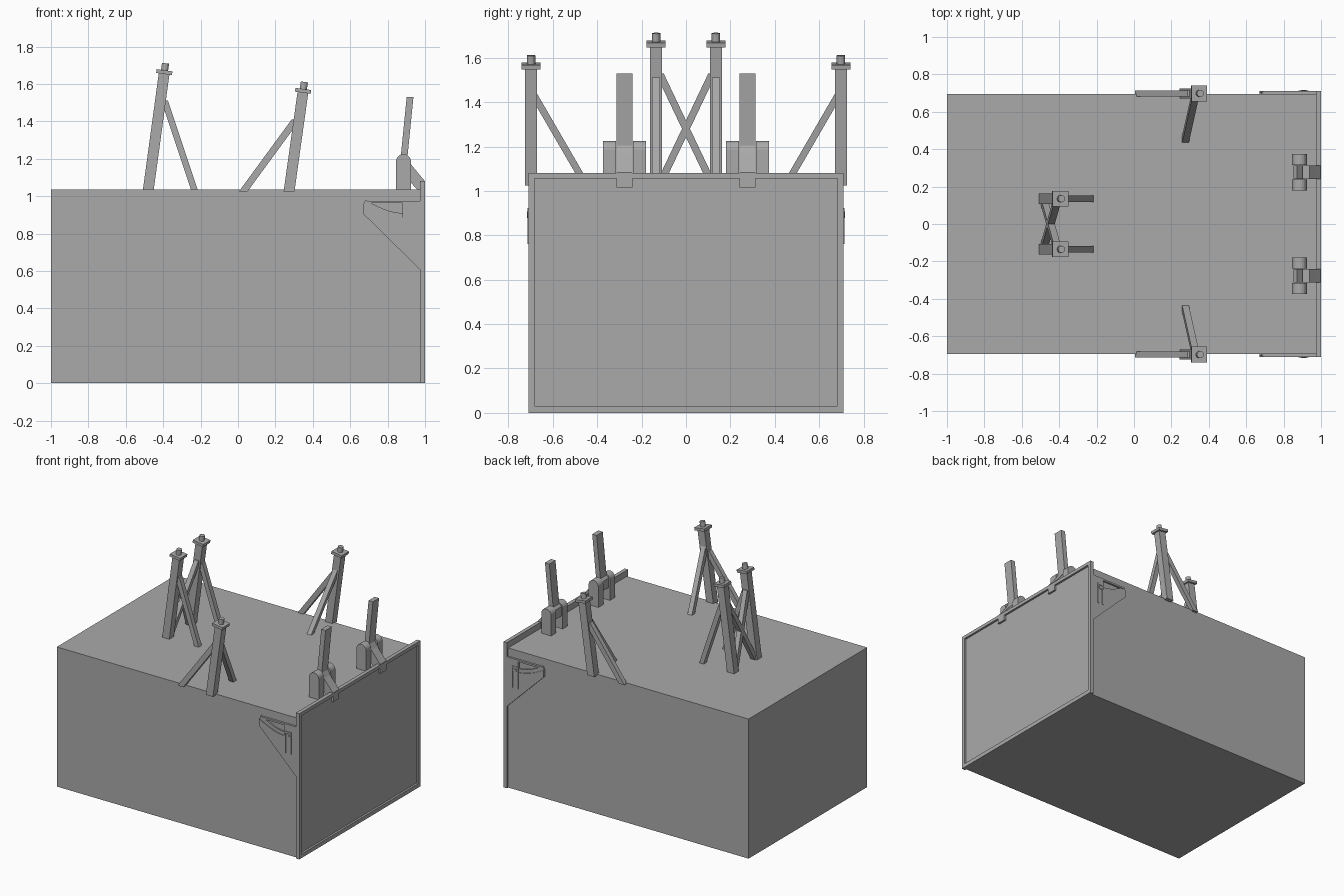
import bpy, bmesh, math
from mathutils import Vector, Matrix

if "Cube" in bpy.data.objects:
    bpy.data.objects.remove(bpy.data.objects["Cube"])

grey = bpy.data.materials.new("plain grey")
grey.diffuse_color = (0.4, 0.4, 0.4, 1)
grey.use_nodes = True
grey.node_tree.nodes["Principled BSDF"].inputs["Base Color"].default_value = grey.diffuse_color


def finish(name, bm):
    bmesh.ops.recalc_face_normals(bm, faces=bm.faces)
    me = bpy.data.meshes.new(name)
    bm.to_mesh(me)
    bm.free()
    me.materials.append(grey)
    ob = bpy.data.objects.new(name, me)
    bpy.context.collection.objects.link(ob)
    return ob


def loft(name, lower, upper):
    """Solid between two matching outlines."""
    bm = bmesh.new()
    a = [bm.verts.new(p) for p in lower]
    b = [bm.verts.new(p) for p in upper]
    bm.faces.new(a)
    bm.faces.new(b)
    for i in range(len(a)):
        j = (i + 1) % len(a)
        bm.faces.new((a[i], a[j], b[j], b[i]))
    return finish(name, bm)


def side_prism(name, pts, y0, y1):
    return loft(name, [(x, y0, z) for x, z in pts], [(x, y1, z) for x, z in pts])


def box(name, x0, x1, y0, y1, z0, z1):
    return side_prism(name, [(x0, z0), (x1, z0), (x1, z1), (x0, z1)], y0, y1)


def beam(name, a, b, wx, wy):
    """Leaning bar with level ends."""
    ring = [(-wx / 2, -wy / 2, 0), (wx / 2, -wy / 2, 0), (wx / 2, wy / 2, 0), (-wx / 2, wy / 2, 0)]
    return loft(name, [Vector(a) + Vector(r) for r in ring], [Vector(b) + Vector(r) for r in ring])


def post(name, base, top):
    """Leaning post with a square cap and a round pin."""
    beam(name, base, top, 0.058, 0.055)
    lean = Matrix.Translation(top) @ Matrix.Rotation(math.atan2(top[0] - base[0], top[2] - base[2]), 4, 'Y')
    bm = bmesh.new()
    bmesh.ops.create_cube(bm, size=1, matrix=lean @ Matrix.Translation((0, 0, 0.008)) @ Matrix.Diagonal((0.085, 0.085, 0.02, 1)))
    bmesh.ops.create_cone(bm, cap_ends=True, segments=12, radius1=0.019, radius2=0.019, depth=0.04,
                          matrix=lean @ Matrix.Translation((0, 0, 0.036)))
    finish(name + "_cap", bm)


# main block
box("main_block", -1, 0.98, -0.695, 0.695, 0, 1.035)


# end frame: rim with two notches in its upper inner edge
def end_bar(name, y0, y1, z0, z1):
    box(name, 0.972, 1.0, y0, y1, z0, z1)


end_bar("frame_bottom", -0.71, 0.71, 0, 0.03)
end_bar("frame_top", -0.71, 0.71, 1.055, 1.08)
box("end_panel", 0.972, 0.985, -0.69, 0.69, 0.02, 1.06)

for s in (-1, 1):
    end_bar("frame_side", s * 0.71, s * 0.682, 0.03, 1.055)
    end_bar("frame_notch_block", s * 0.242, s * 0.312, 1.015, 1.055)

    # side gusset with curved slot edge and hanging pin
    box("gusset_lip", 0.69, 0.98, s * 0.69, s * 0.71, 0.962, 0.975)
    arc = [(0.67 + 0.21 * t, 0.955 - 0.07 * math.sin(t * math.pi / 2)) for t in [i / 8 for i in range(9)]]
    plate = arc + [(0.975, 0.885), (0.975, 0.605), (0.67, 0.905)]
    side_prism("gusset_plate", plate, s * 0.69, s * 0.71)
    rail = arc + [(x + 0.012 * (1 - i / 8), z + 0.025) for i, (x, z) in reversed(list(enumerate(arc)))]
    side_prism("curved_rail", rail, s * 0.69, s * 0.705)
    box("gusset_corner", 0.88, 0.975, s * 0.69, s * 0.71, 0.885, 0.962)
    for x in (0.885, 0.928):
        box("latch_leg", x - 0.006, x + 0.006, s * 0.69, s * 0.714, 0.76, 0.92)
    box("latch_bar", 0.879, 0.934, s * 0.69, s * 0.714, 0.91, 0.922)
    bm = bmesh.new()
    bmesh.ops.create_cone(bm, cap_ends=True, segments=12, radius1=0.014, radius2=0.014, depth=0.026,
                          matrix=Matrix.Translation((0.907, s * 0.703, 0.893)) @ Matrix.Rotation(math.pi / 2, 4, 'X'))
    finish("latch_pin", bm)

    # inner pair of posts
    y = s * 0.135
    post("inner_post", (-0.48, y, 1.03), (-0.395, y, 1.655))
    beam("inner_brace", (-0.232, y, 1.03), (-0.392, y, 1.51), 0.036, 0.036)
    beam("cross_brace", (-0.48, -y * 0.88, 1.03), (-0.413, y * 0.88, 1.53), 0.036, 0.036)

    # outer posts on the side edges
    y = s * 0.698
    post("outer_post", (0.273, y, 1.025), (0.347, y, 1.555))
    beam("outer_long_brace", (0.028, y, 1.025), (0.31, y, 1.41), 0.046, 0.034)
    beam("outer_inward_brace", (0.275, s * 0.452, 1.03), (0.328, s * 0.69, 1.44), 0.036, 0.036)

    # hinge: two round-topped lugs, elbow and upright lever
    yc = s * 0.277
    lug = [(0.845, 1.03), (0.925, 1.03)] + [
        (0.885 + 0.04 * math.cos(a), 1.185 + 0.04 * math.sin(a)) for a in [math.pi * i / 10 for i in range(11)]]
    for d in (-0.068, 0.068):
        side_prism("hinge_lug", lug, yc + d - 0.029, yc + d + 0.029)
    elbow = [(0.853, 1.13), (0.853, 1.2), (0.875, 1.222), (0.9, 1.215), (0.925, 1.17),
             (0.97, 1.115), (0.998, 1.082), (0.998, 1.015), (0.975, 1.015), (0.9, 1.1)]
    side_prism("hinge_elbow", elbow, yc - 0.036, yc + 0.036)
    beam("lever", (0.884, yc, 1.17), (0.92, yc, 1.53), 0.036, 0.072)
